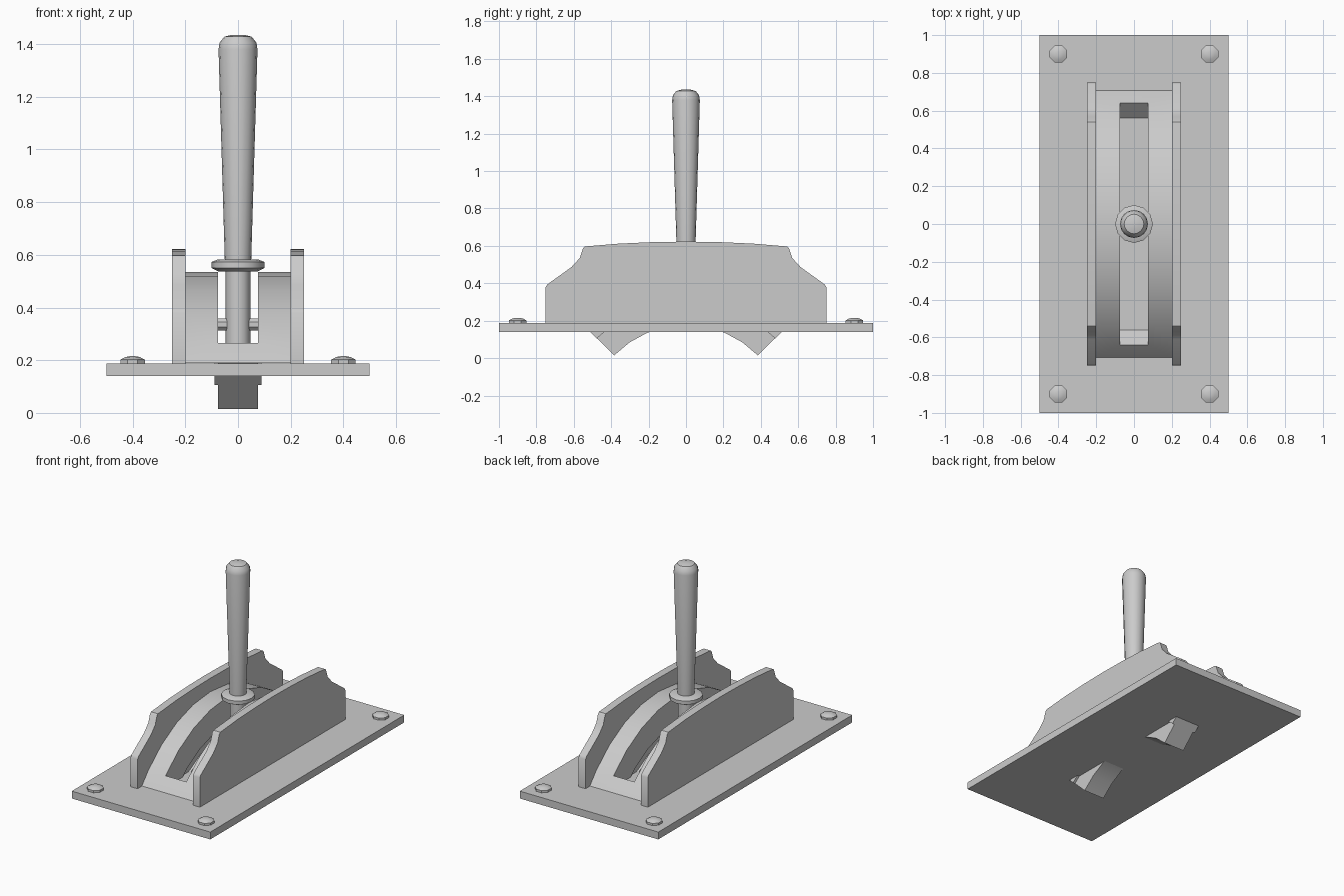
import bpy, bmesh
from math import sin, cos, pi, radians

if "Cube" in bpy.data.objects:
    bpy.data.objects.remove(bpy.data.objects["Cube"])


def finish(bm, name, angle=35, recalc=True):
    if recalc:
        bmesh.ops.recalc_face_normals(bm, faces=bm.faces[:])
    me = bpy.data.meshes.new(name)
    bm.to_mesh(me)
    bm.free()
    ob = bpy.data.objects.new(name, me)
    bpy.context.collection.objects.link(ob)
    if angle:
        bpy.ops.object.select_all(action='DESELECT')
        ob.select_set(True)
        bpy.context.view_layer.objects.active = ob
        bpy.ops.object.shade_smooth_by_angle(angle=radians(angle))
    return ob


def box(name, x, y, z0, z1):
    bm = bmesh.new()
    bmesh.ops.create_cube(bm, size=1)
    for v in bm.verts:
        v.co = (v.co.x * 2 * x, v.co.y * 2 * y, z0 + (v.co.z + 0.5) * (z1 - z0))
    return finish(bm, name, 0)


def lathe(name, profile, sides, loc=(0, 0), phase=0.0):
    """Turned solid from (radius, z) points, capped at both ends."""
    bm = bmesh.new()
    rings = [[bm.verts.new((loc[0] + r * cos(2 * pi * (i + phase) / sides),
                            loc[1] + r * sin(2 * pi * (i + phase) / sides), z))
              for i in range(sides)] for r, z in profile]
    for a, b in zip(rings, rings[1:]):
        for i in range(sides):
            j = (i + 1) % sides
            bm.faces.new((a[i], a[j], b[j], b[i]))
    bm.faces.new(rings[0][::-1])
    bm.faces.new(rings[-1])
    return finish(bm, name)


# Base plate and four corner screws
box("base_plate", 0.5, 1.0, 0.14, 0.188)
for sx in (-1, 1):
    for sy in (-1, 1):
        lathe("corner_screw", [(0.05, 0.185), (0.05, 0.202), (0.03, 0.212), (0.012, 0.215)],
              8, (0.4 * sx, 0.9 * sy), 0.5)

# Side cheeks: symmetric profile extruded along x
half = [(0.75, 0.185), (0.75, 0.38), (0.74, 0.395), (0.612, 0.487),
        (0.568, 0.535), (0.55, 0.588), (0.54, 0.597), (0.36, 0.612), (0.18, 0.62)]
outline = half + [(0, 0.623)] + [(-y, z) for y, z in reversed(half)]
for s in (-1, 1):
    bm = bmesh.new()
    face = bm.faces.new([bm.verts.new((0.2 * s, y, z)) for y, z in outline])
    ext = bmesh.ops.extrude_face_region(bm, geom=[face])
    for v in ext["geom"]:
        if isinstance(v, bmesh.types.BMVert):
            v.co.x = 0.25 * s
    finish(bm, "side_cheek")

# Curved housing with a slot and pin groove: (x, radius) section swept about the pivot
PIVOT_Z, R = -0.358, 0.893
section = [(0.2, R), (0.075, R), (0.075, 0.72), (0.09, 0.72),
           (0.09, 0.665), (0.075, 0.665), (0.075, 0.535)]
section += [(-x, r) for x, r in reversed(section)]
SLOT, END, STEPS = radians(45.8), radians(52.2), 8


def polar(x, r, a):
    return (x, r * sin(a), PIVOT_Z + r * cos(a))


bm = bmesh.new()
rows = [[bm.verts.new(polar(x, r, -SLOT + 2 * SLOT * k / STEPS)) for x, r in section]
        for k in range(STEPS + 1)]
for a, b in zip(rows, rows[1:]):
    for i in range(len(section) - 1):
        bm.faces.new((a[i], b[i], b[i + 1], a[i + 1]))
for row, sign in ((rows[0], -1), (rows[-1], 1)):
    bm.faces.new(row[1:-1])                       # slot end wall
    outer = [bm.verts.new(polar(x, R, sign * END)) for x in (-0.2, 0.2)]
    bm.faces.new((row[0], row[1], row[-2], row[-1], *outer))
bmesh.ops.recalc_face_normals(bm, faces=bm.faces[:])
bm.faces.ensure_lookup_table()
if bm.faces[0].normal.dot((0, bm.faces[0].calc_center_median().y, 1)) < 0:
    bmesh.ops.reverse_faces(bm, faces=bm.faces[:])
finish(bm, "slotted_housing", 30, recalc=False)

# Lever: shaft, collar, tapered grip and cross pin riding in the groove
lathe("lever_shaft", [(0.047, 0.185), (0.047, 0.56)], 12)
lathe("lever_collar", [(0.075, 0.537), (0.1, 0.55), (0.1, 0.573), (0.075, 0.583)], 12)
lathe("lever_grip", [(0.05, 0.575), (0.074, 1.38), (0.07, 1.405), (0.052, 1.428), (0.025, 1.435)], 16)
pin = lathe("cross_pin", [(0.025, -0.09), (0.025, 0.09)], 8, phase=0.5)
pin.rotation_euler = (0, pi / 2, 0)
pin.location = (0, 0, 0.335)
